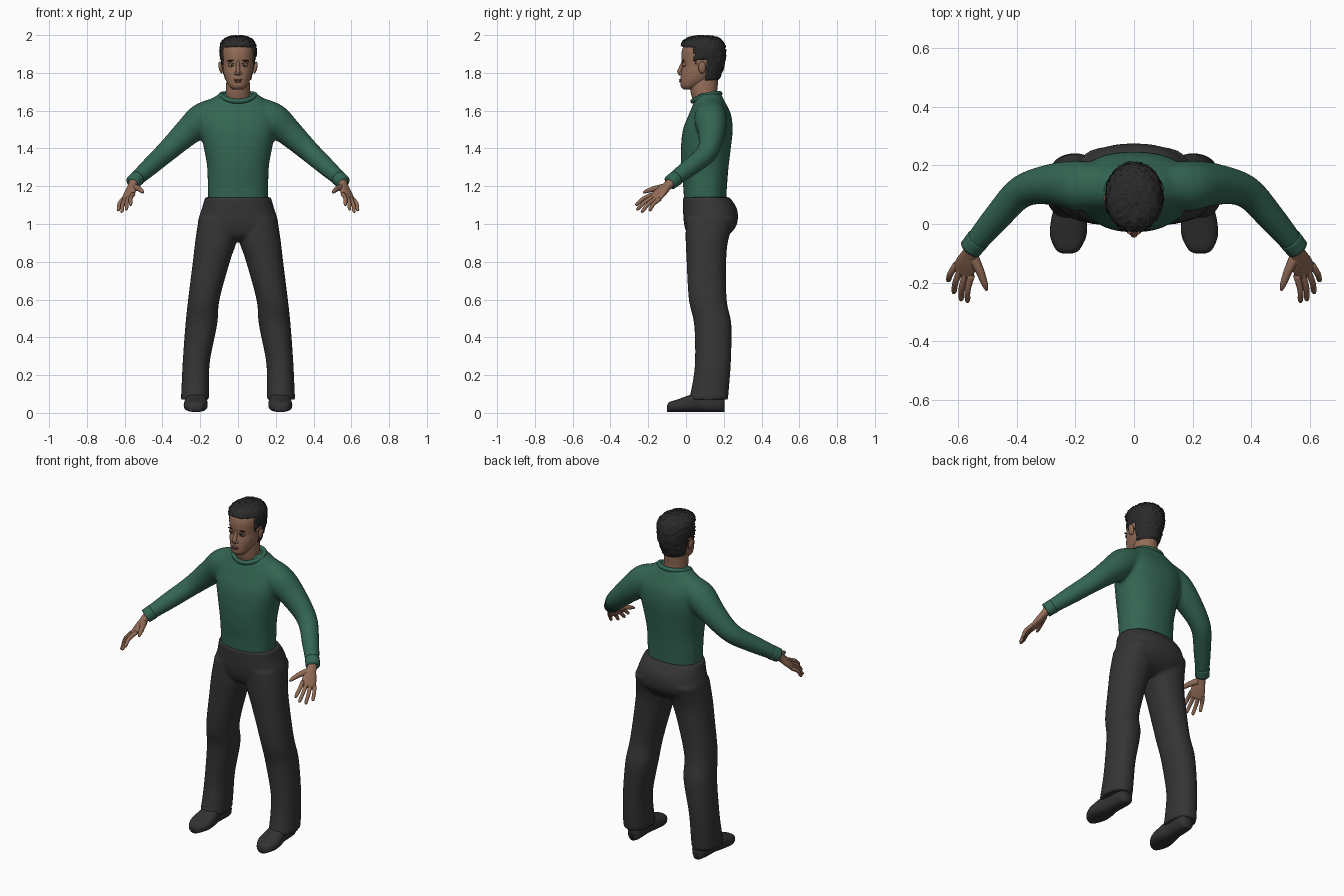
import bpy, bmesh, math, random
from mathutils import Vector, Matrix

random.seed(4)
if "Cube" in bpy.data.objects:
    bpy.data.objects.remove(bpy.data.objects["Cube"])


def material(name, *rgb):
    m = bpy.data.materials.new(name)
    m.use_nodes = True
    m.diffuse_color = (*rgb, 1)
    m.node_tree.nodes["Principled BSDF"].inputs["Base Color"].default_value = (*rgb, 1)
    return m


GREEN = material("green_knit", .033, .13, .085)
TROUSER = material("charcoal_cloth", .035, .035, .036)
SHOE = material("dark_leather", .032, .032, .033)
HAIR = material("black_hair", .023, .023, .024)
SKIN = material("brown_skin", .29, .15, .095)
LIP = material("lip", .2, .085, .065)
WHITE = material("eye_white", .42, .37, .34)
DARK = material("iris_and_brow", .02, .014, .012)


def spline(stations, steps):
    """Catmull-Rom through stations made of equal lists of vectors."""
    out = []
    last = len(stations) - 1
    for i in range(last):
        quad = [stations[max(0, min(last, i + k))] for k in (-1, 0, 1, 2)]
        for s in range(steps):
            t = s / steps
            out.append([(2 * q + (r - p) * t + (2 * p - 5 * q + 4 * r - w) * t * t
                         + (3 * q - p - 3 * r + w) * t ** 3) / 2
                        for p, q, r, w in zip(*quad)])
    return out + [stations[-1]]


def loft(bm, stations, n=32, power=2, steps=4, side=1):
    """Skin closed rings given as centre, half axis a, half axis b."""
    def bend(v):
        return math.copysign(abs(v) ** (2 / power), v)
    rings = []
    for c, a, b in spline(stations, steps):
        ring = []
        for k in range(n):
            t = 2 * math.pi * k / n
            p = c + a * bend(math.cos(t)) + b * bend(math.sin(t))
            ring.append(bm.verts.new((p.x * side, p.y, p.z)))
        rings.append(ring)
    for lo, hi in zip(rings, rings[1:]):
        for k in range(n):
            bm.faces.new((lo[k - 1], lo[k], hi[k], hi[k - 1]))
    bm.faces.new(rings[0])
    bm.faces.new(rings[-1])


def levels(rows, x=0):
    """Horizontal rings from rows of height, front y, back y, half width."""
    return [[Vector((x, (f + k) / 2, z)), Vector((w, 0, 0)), Vector((0, (k - f) / 2, 0))]
            for z, f, k, w in rows]


def tube(rows):
    """Round rings along a path of x, y, z, radius."""
    pts = [Vector(r[:3]) for r in rows]
    out = []
    for i, r in enumerate(rows):
        d = (pts[min(i + 1, len(pts) - 1)] - pts[max(i - 1, 0)]).normalized()
        a = d.cross(Vector((.2, .5, .8))).normalized()
        out.append([pts[i], a * r[3], d.cross(a) * r[3]])
    return out


def finish(bm, name, mat, voxel=0, relax=3):
    bmesh.ops.recalc_face_normals(bm, faces=bm.faces)
    me = bpy.data.meshes.new(name)
    bm.to_mesh(me)
    bm.free()
    me.materials.append(mat)
    me.shade_smooth()
    ob = bpy.data.objects.new(name, me)
    bpy.context.collection.objects.link(ob)
    if voxel:
        m = ob.modifiers.new("merge", 'REMESH')
        m.mode = 'VOXEL'
        m.voxel_size = voxel
        m.use_smooth_shade = True
        s = ob.modifiers.new("relax", 'SMOOTH')
        s.factor = .5
        s.iterations = relax
    return ob


def blobs(name, mat, centre, size, roll=0, sides=(1, -1)):
    """Ellipsoids, mirrored left and right."""
    bm = bmesh.new()
    for s in sides:
        mx = (Matrix.Translation((centre[0] * s, *centre[1:]))
              @ Matrix.Rotation(roll * s, 4, 'Y') @ Matrix.Diagonal((*size, 1)))
        bmesh.ops.create_uvsphere(bm, u_segments=20, v_segments=12, radius=1, matrix=mx)
    return finish(bm, name, mat)


# Sweater: torso and both sleeves merged
bm = bmesh.new()
loft(bm, levels([(1.09, -.008, .21, .158), (1.2, -.015, .217, .16), (1.3, -.026, .225, .163),
                 (1.4, -.027, .237, .18), (1.5, -.016, .247, .2), (1.58, .015, .238, .2),
                 (1.64, .04, .21, .165), (1.69, .06, .185, .1)]), 48, 2.3)
sleeve = [(.1, .13, 1.6, .075), (.19, .13, 1.553, .086), (.28, .135, 1.475, .071),
          (.385, .11, 1.377, .056), (.47, .02, 1.3, .048), (.553, -.078, 1.225, .037)]
for s in (1, -1):
    loft(bm, tube(sleeve), side=s)
finish(bm, "sweater", GREEN, .01, 5)

# Cuffs
bm = bmesh.new()
for s in (1, -1):
    loft(bm, tube([(.532, -.052, 1.243, .041), (.558, -.084, 1.219, .039)]), side=s)
finish(bm, "cuffs", GREEN)

# Collar: a bevelled loop dipping at the front
path = bpy.data.curves.new("collar", 'CURVE')
path.dimensions = '3D'
path.bevel_depth = .013
path.bevel_resolution = 3
loop = path.splines.new('POLY')
loop.points.add(39)
loop.use_cyclic_u = True
for k, p in enumerate(loop.points):
    t = 2 * math.pi * k / 40
    p.co = (.091 * math.cos(t), .108 + .072 * math.sin(t),
            1.682 + .02 * math.sin(t) - .012 * math.sin(t) ** 2, 1)
path.materials.append(GREEN)
bpy.context.collection.objects.link(bpy.data.objects.new("collar", path))

# Trousers: seat and both legs merged
bm = bmesh.new()
loft(bm, levels([(1.142, -.018, .23, .174), (1.08, -.016, .27, .192), (1, -.01, .27, .212),
                 (.94, .01, .225, .17), (.91, .05, .17, .1)]), 48, 2.3)
leg = [(1.03, 0, .262, .005, .208), (.92, -.002, .225, .004, .225), (.81, .003, .213, .04, .238),
       (.6, .015, .215, .098, .264), (.47, .043, .24, .11, .278), (.28, .048, .238, .148, .292),
       (.16, .035, .23, .153, .298), (.07, .015, .222, .153, .302)]
for s in (1, -1):
    rings = [levels([(z, f, k, (o - i) / 2)], (i + o) / 2)[0] for z, f, k, i, o in leg]
    loft(bm, rings, 40, 2.2, side=s)
finish(bm, "trousers", TROUSER, .01, 3)

# Shoes: rings from toe to heel of y, height, half width
bm = bmesh.new()
shoe = [(-.1, .035, .018), (-.088, .052, .04), (-.04, .068, .062), (.02, .09, .06),
        (.08, .11, .047), (.15, .11, .046), (.19, .1, .04), (.205, .075, .025)]
for s in (1, -1):
    loft(bm, [[Vector((.223 - y * .04, y, h / 2 + .005)), Vector((w, 0, 0)), Vector((0, 0, h / 2))]
              for y, h, w in shoe], 28, 2.6, side=s)
finish(bm, "shoes", SHOE)

# Hands: flat palm, four fingers and a thumb each
bm = bmesh.new()
wrist, index, pinky = Vector((.55, -.074, 1.226)), Vector((.556, -.186, 1.15)), Vector((.614, -.146, 1.122))
across = (pinky - index).normalized()
knuckle = (index + pinky) / 2
thick = across.cross(knuckle - wrist).normalized()
tips = [(.57, -.268, 1.1), (.592, -.262, 1.075), (.617, -.237, 1.062), (.636, -.195, 1.07)]
for s in (1, -1):
    palm = [[wrist.lerp(knuckle, t), across * w, thick * h]
            for t, w, h in ((0, .027, .022), (.3, .028, .02), (.65, .039, .018), (1, .041, .013), (1.08, .032, .008))]
    loft(bm, palm, 20, 2.3, side=s)
    for k, tip in enumerate(tips):
        base, end = index.lerp(pinky, k / 3), Vector(tip)
        base = base.lerp(wrist, .1)
        mid = base.lerp(end, .5) + Vector((.006, -.004, .006))
        loft(bm, tube([(*base, .012), (*mid, .0105), (*base.lerp(end, .9), .009), (*end, .004)]), 12, side=s)
    loft(bm, tube([(.552, -.11, 1.195, .02), (.527, -.16, 1.188, .015),
                   (.51, -.205, 1.175, .011), (.503, -.226, 1.166, .005)]), 12, side=s)
finish(bm, "hands", SKIN)

# Head and neck
bm = bmesh.new()
loft(bm, levels([(1.712, -.012, .03, .025), (1.728, -.027, .07, .045), (1.76, -.03, .13, .064),
                 (1.8, -.027, .17, .077), (1.84, -.02, .19, .082), (1.88, -.024, .2, .085),
                 (1.92, -.021, .2, .086), (1.96, -.003, .185, .072), (1.985, .04, .14, .04)]), 40, 2.15)
loft(bm, levels([(1.62, .05, .18, .072), (1.69, .026, .165, .066), (1.75, .02, .17, .062),
                 (1.8, .03, .17, .06)]))
finish(bm, "head", SKIN)

# Nose: bridge widening to the tip, with nostrils
bm = bmesh.new()
loft(bm, tube([(0, -.015, 1.86, .008), (0, -.026, 1.83, .01), (0, -.035, 1.806, .012),
               (0, -.028, 1.789, .008)]), 16)
finish(bm, "nose", SKIN)
blobs("nostrils", SKIN, (.012, -.026, 1.797), (.01, .011, .008))

# Face features and ears
blobs("eyelids", SKIN, (.034, -.009, 1.843), (.02, .011, .012))
blobs("eye_whites", WHITE, (.034, -.015, 1.842), (.014, .006, .0055))
blobs("irises", DARK, (.034, -.0185, 1.842), (.006, .004, .0055))
blobs("lash_lines", DARK, (.034, -.0165, 1.848), (.016, .0055, .0022), .05)
blobs("brows", DARK, (.037, -.0145, 1.865), (.021, .006, .004), .08)
blobs("upper_lip", LIP, (0, -.029, 1.764), (.024, .007, .005), sides=(1,))
blobs("lower_lip", LIP, (0, -.029, 1.755), (.02, .008, .006), sides=(1,))
blobs("mouth_line", DARK, (0, -.0345, 1.7595), (.017, .002, .001), sides=(1,))
blobs("ears", SKIN, (.092, .085, 1.828), (.01, .02, .032), .2)

# Hair: tousled cap, tucked into the head below a stepped hairline
bm = bmesh.new()
loft(bm, levels([(1.74, .06, .16, .058), (1.78, 0, .182, .075), (1.83, -.02, .2, .088),
                 (1.88, -.025, .21, .095), (1.93, -.028, .21, .098), (1.965, -.019, .198, .088),
                 (1.988, .015, .168, .06), (1.998, .07, .12, .02)]), 72, 2.15, 6)
for v in bm.verts:
    y = v.co.y + random.uniform(-.006, .006)
    line = 1.94 if y < .035 else 1.84 if y < .062 else 1.87 if y < .105 else 1.76
    centre = Vector((0, .09, min(v.co.z, 1.9)))
    out = v.co - centre
    scale = .78 if v.co.z < line else 1 + random.uniform(-.05, .035)
    v.co = centre + out * scale
finish(bm, "hair", HAIR)
